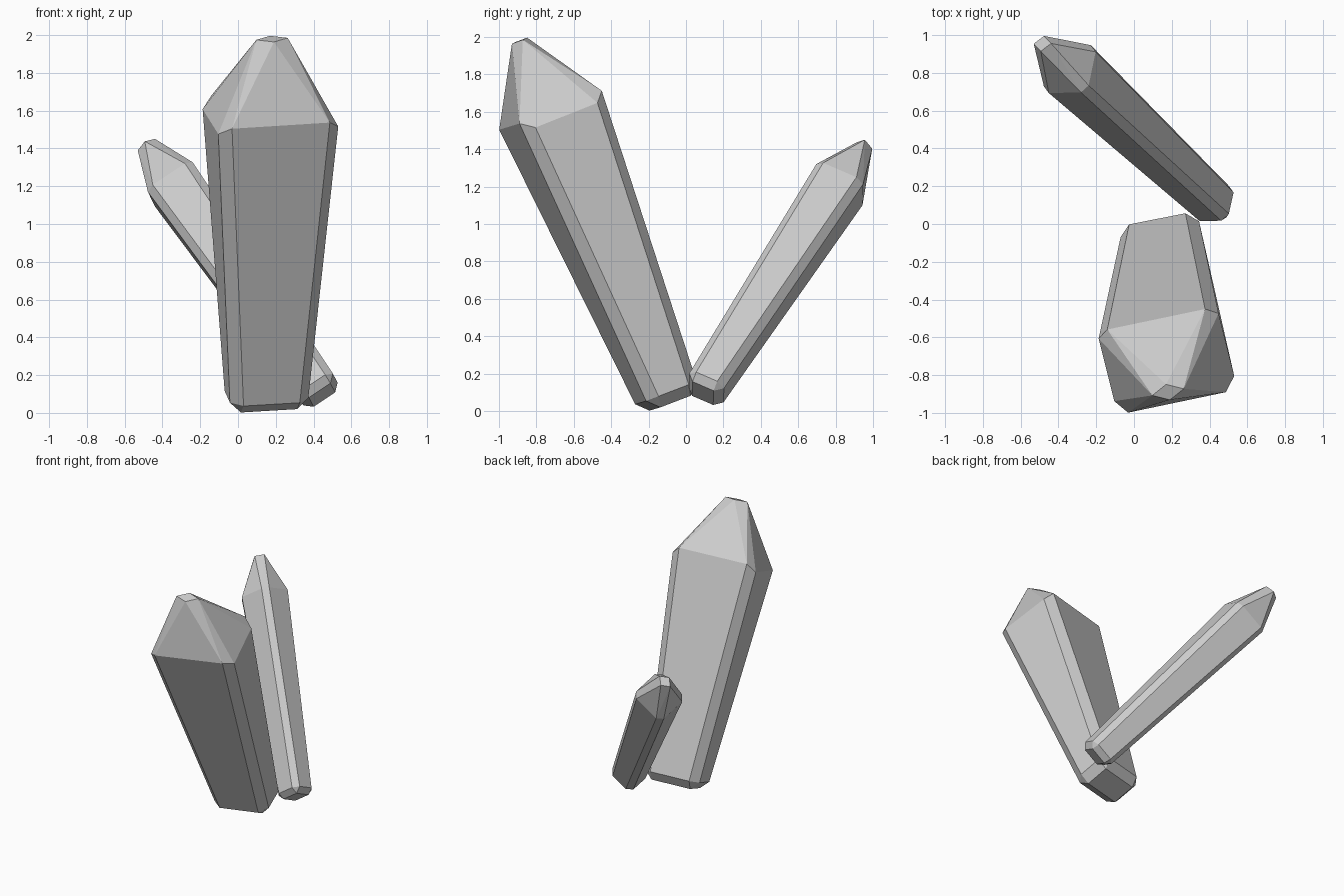
import bpy, bmesh
from math import radians
from mathutils import Vector as V

if "Cube" in bpy.data.objects:
    bpy.data.objects.remove(bpy.data.objects["Cube"])


def crystal(name, base, shoulder, apex, bevel, slip=0.0):
    """Tapered four-sided shard with chamfered edges.
    base / shoulder: (centre, full side vector u, full side vector v)
    apex: (centre, half size along u, half size along v)"""
    (bc, bu, bv), (sc, su, sv) = [[V(p) for p in ring] for ring in (base, shoulder)]
    axis = (sc - bc).normalized()
    un, vn = su.normalized(), sv.normalized()
    pts = []
    for i in (-1, 1):
        for j in (-1, 1):
            # chamfered foot corner: one point on each of three faces
            foot = bc + bu * i / 2 + bv * j / 2
            du, dv, da = -un * i * bevel, -vn * j * bevel, axis * bevel
            pts += [foot + du + dv, foot + du + da, foot + dv + da]
            # shoulder corner: one point on each adjoining side
            top = sc + su * i / 2 + sv * j / 2
            pts += [top + du + axis * slip, top + dv - axis * slip]
    # small blunt facet at the tip
    ac, hu, hv = V(apex[0]), un * apex[1], vn * apex[2]
    pts += [ac + hu, ac - hu, ac + hv, ac - hv]

    bm = bmesh.new()
    for p in pts:
        bm.verts.new(p)
    res = bmesh.ops.convex_hull(bm, input=bm.verts[:])
    loose = [v for v in bm.verts if not v.link_faces]
    bmesh.ops.delete(bm, geom=loose, context='VERTS')
    bmesh.ops.dissolve_limit(bm, angle_limit=radians(5),
                             verts=bm.verts[:], edges=bm.edges[:])
    bmesh.ops.recalc_face_normals(bm, faces=bm.faces[:])
    mesh = bpy.data.meshes.new(name)
    bm.to_mesh(mesh)
    bm.free()
    obj = bpy.data.objects.new(name, mesh)
    bpy.context.collection.objects.link(obj)
    return obj


# Large shard leaning to the front
crystal("large_crystal",
        base=((0.15, -0.085, 0.042), (0.415, 0.083, 0.025), (-0.055, 0.27, 0.105)),
        shoulder=((0.172, -0.715, 1.585), (0.635, 0.133, 0.04), (-0.11, 0.44, 0.175)),
        apex=((0.18, -0.89, 1.98), 0.085, 0.045),
        bevel=0.06, slip=0.025)

# Slim shard leaning to the back left
crystal("small_crystal",
        base=((0.445, 0.09, 0.095), (0.18, 0.004, 0.12), (0.04, 0.185, -0.08)),
        shoulder=((-0.34, 0.82, 1.21), (0.237, 0.005, 0.157), (0.052, 0.25, -0.108)),
        apex=((-0.485, 0.955, 1.42), 0.055, 0.045),
        bevel=0.04)
